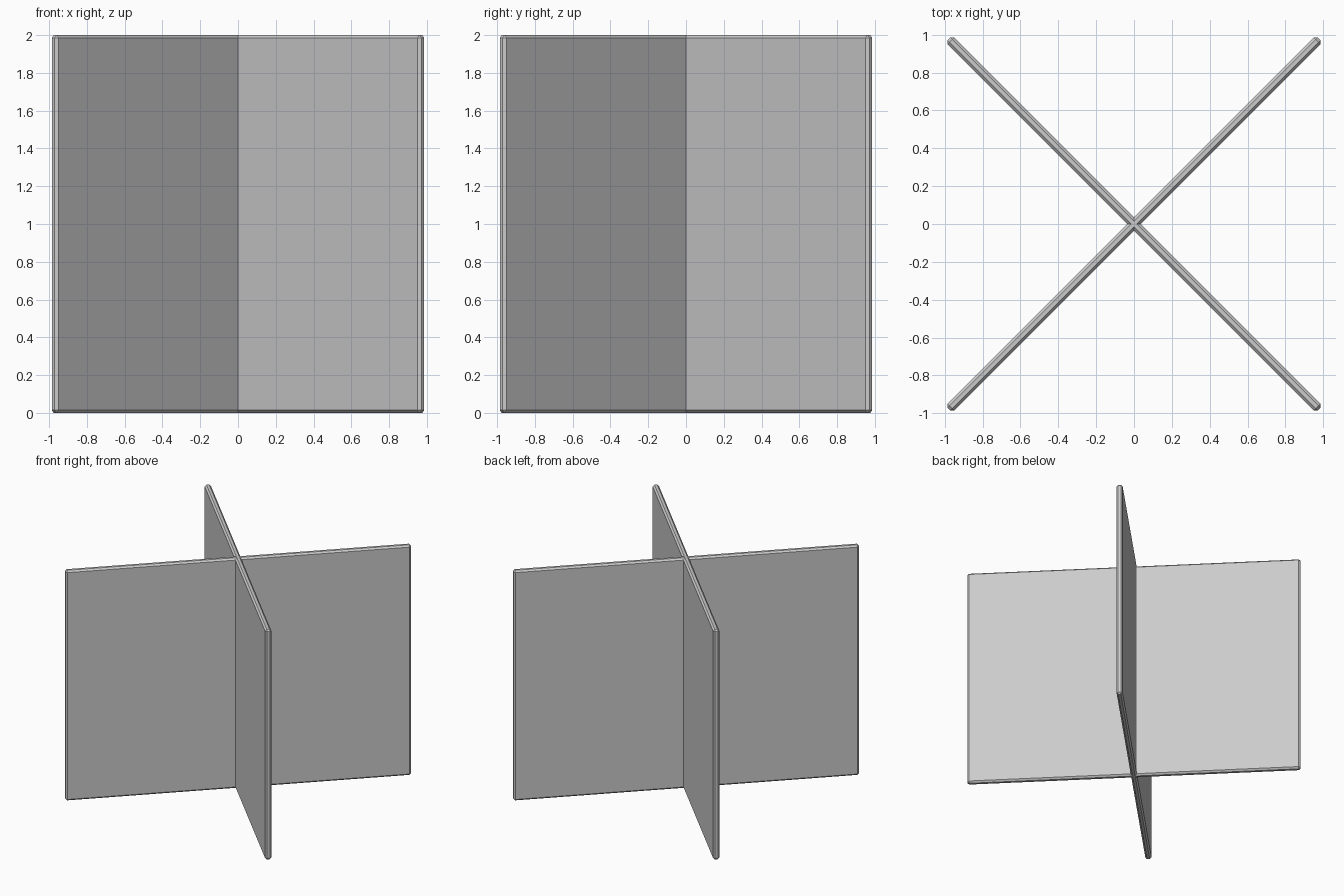
import bpy, bmesh, math

if "Cube" in bpy.data.objects:
    bpy.data.objects.remove(bpy.data.objects["Cube"])

LENGTH, THICK, HEIGHT, BEVEL = 2.766, 0.05, 2.0, 0.014


def panel(name, angle):
    # Upright board, standing on the floor and turned about z
    me = bpy.data.meshes.new(name)
    bm = bmesh.new()
    bmesh.ops.create_cube(bm, size=1)
    bmesh.ops.scale(bm, vec=(LENGTH, THICK, HEIGHT), verts=bm.verts)
    bmesh.ops.translate(bm, vec=(0, 0, HEIGHT / 2), verts=bm.verts)
    bm.to_mesh(me)
    bm.free()
    ob = bpy.data.objects.new(name, me)
    bpy.context.collection.objects.link(ob)
    ob.rotation_euler.z = math.radians(angle)
    # Small chamfer on every edge
    bev = ob.modifiers.new("edge_chamfer", 'BEVEL')
    bev.width = BEVEL
    bev.segments = 1
    return ob


# Two boards crossing at right angles along the diagonals
panel("cross_panel_a", 45)
panel("cross_panel_b", -45)
